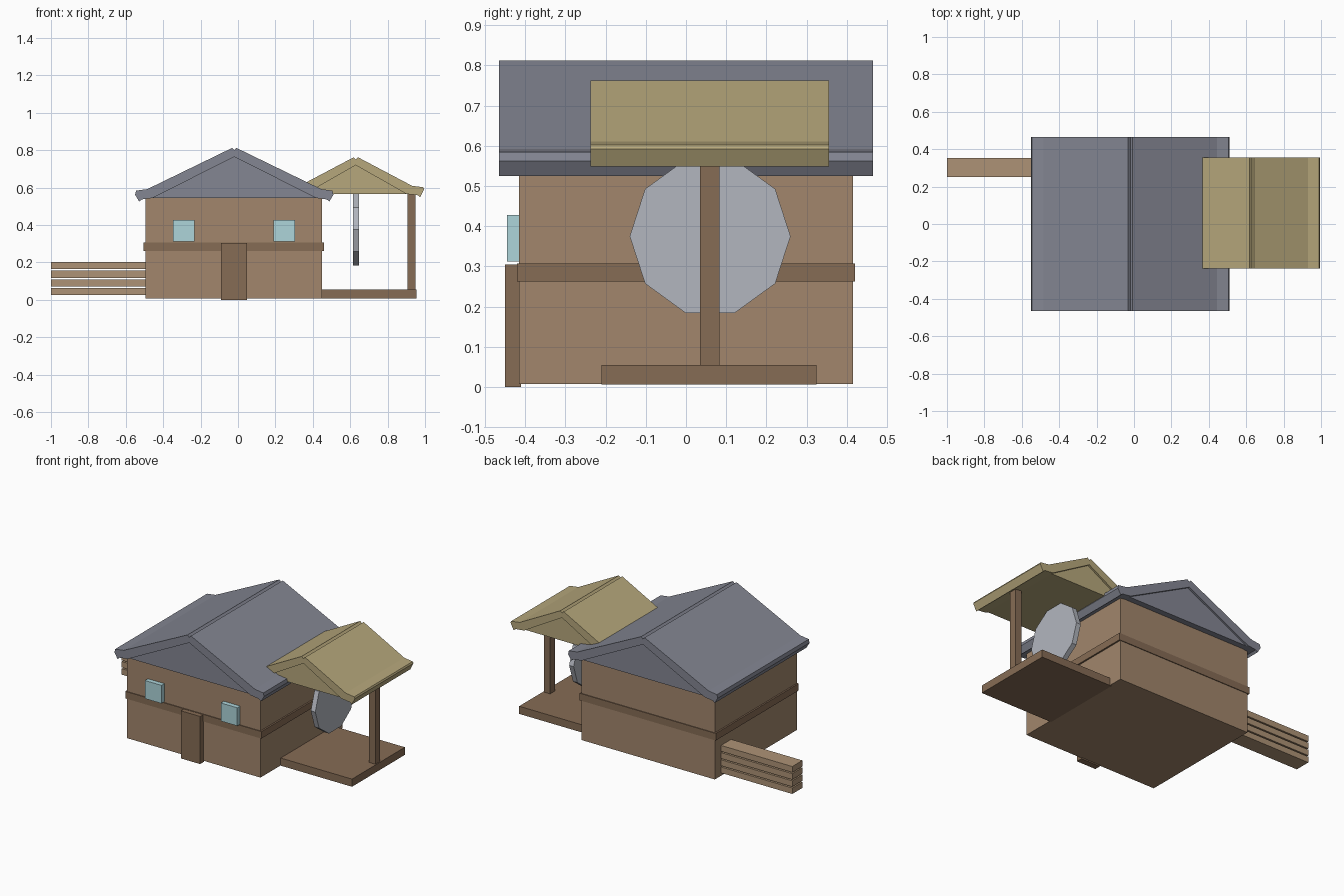
import bpy, math

if "Cube" in bpy.data.objects:
    bpy.data.objects.remove(bpy.data.objects["Cube"])


def material(name, rgb):
    m = bpy.data.materials.new(name)
    m.diffuse_color = (*rgb, 1)
    m.use_nodes = True
    m.node_tree.nodes["Principled BSDF"].inputs["Base Color"].default_value = m.diffuse_color
    return m


WALL = material("wall_wood", (0.36, 0.24, 0.15))
TRIM = material("dark_wood", (0.24, 0.15, 0.09))
LOG = material("light_wood", (0.42, 0.29, 0.18))
SLATE = material("slate", (0.23, 0.24, 0.29))
STRAW = material("straw", (0.47, 0.39, 0.20))
GLASS = material("glass", (0.42, 0.66, 0.70))
STONE = material("stone", (0.45, 0.47, 0.52))


def mesh(name, verts, faces, mat):
    me = bpy.data.meshes.new(name)
    me.from_pydata(verts, [], faces)
    me.materials.append(mat)
    ob = bpy.data.objects.new(name, me)
    bpy.context.collection.objects.link(ob)
    return ob


def extrude(name, profile, y0, y1, mat):
    """Extrude a counter-clockwise (x, z) profile along y."""
    n = len(profile)
    verts = [(x, y, z) for y in (y0, y1) for x, z in profile]
    faces = [tuple(range(n)), tuple(range(2 * n - 1, n - 1, -1))]
    faces += [(i, i + n, (i + 1) % n + n, (i + 1) % n) for i in range(n)]
    return mesh(name, verts, faces, mat)


def box(name, x, y, z, mat):
    prof = [(x[0], z[0]), (x[1], z[0]), (x[1], z[1]), (x[0], z[1])]
    return extrude(name, prof, y[0], y[1], mat)


def gable_roof(name, cx, half, y, peak, shoulder, tip, low, base, inner, mat):
    """Two thick slabs with flared eaves around a slightly recessed solid gable."""
    run = half - 0.065
    right = [(0, peak - 0.012), (0, inner), (run - 0.03, base),
             (half - 0.035, low + 0.012), (half - 0.022, low),
             (half, tip), (half - 0.005, shoulder - 0.008),
             (run, shoulder), (0.012, peak)]
    extrude(name + "_slab_right", [(cx + x, z) for x, z in right], *y, mat)
    extrude(name + "_slab_left", [(cx - x, z) for x, z in reversed(right)], *y, mat)
    gable = [(cx - run + 0.02, base), (cx + run - 0.02, base), (cx, inner + 0.01)]
    extrude(name + "_gable", gable, y[0] + 0.012, y[1] - 0.012, mat)


# House body, belt trim, door and windows
box("house_walls", (-0.495, 0.45), (-0.415, 0.415), (0.008, 0.56), WALL)
box("belt_trim", (-0.505, 0.46), (-0.42, 0.42), (0.262, 0.307), TRIM)
box("door", (-0.09, 0.047), (-0.45, -0.41), (0.0, 0.305), TRIM)
for side, x in (("left", -0.29), ("right", 0.248)):
    box("window_" + side, (x - 0.058, x + 0.058), (-0.445, -0.41), (0.312, 0.428), GLASS)

# Roofs
gable_roof("main_roof", -0.02, 0.53, (-0.465, 0.465),
           0.812, 0.592, 0.562, 0.525, 0.545, 0.765, SLATE)
gable_roof("porch_roof", 0.63, 0.365, (-0.238, 0.355),
           0.762, 0.61, 0.592, 0.548, 0.566, 0.72, STRAW)

# Porch deck and post
box("porch_deck", (0.44, 0.955), (-0.21, 0.325), (0.006, 0.055), TRIM)
box("porch_post", (0.905, 0.95), (0.035, 0.083), (0.05, 0.58), TRIM)

# Ten-sided grindstone hanging under the porch roof
ring = [(0.2 * math.cos(i * math.pi / 5), 0.2 * math.sin(i * math.pi / 5)) for i in range(10)]
wheel = extrude("grindstone", ring, -0.016, 0.016, STONE)
wheel.rotation_euler = (0, 0, math.pi / 2)
wheel.location = (0.63, 0.06, 0.375)

# Stacked planks beside the house
for i in range(4):
    z = 0.026 + i * 0.046
    box(f"plank_{i + 1}", (-1.0, -0.49), (0.25, 0.352), (z, z + 0.038), LOG)
